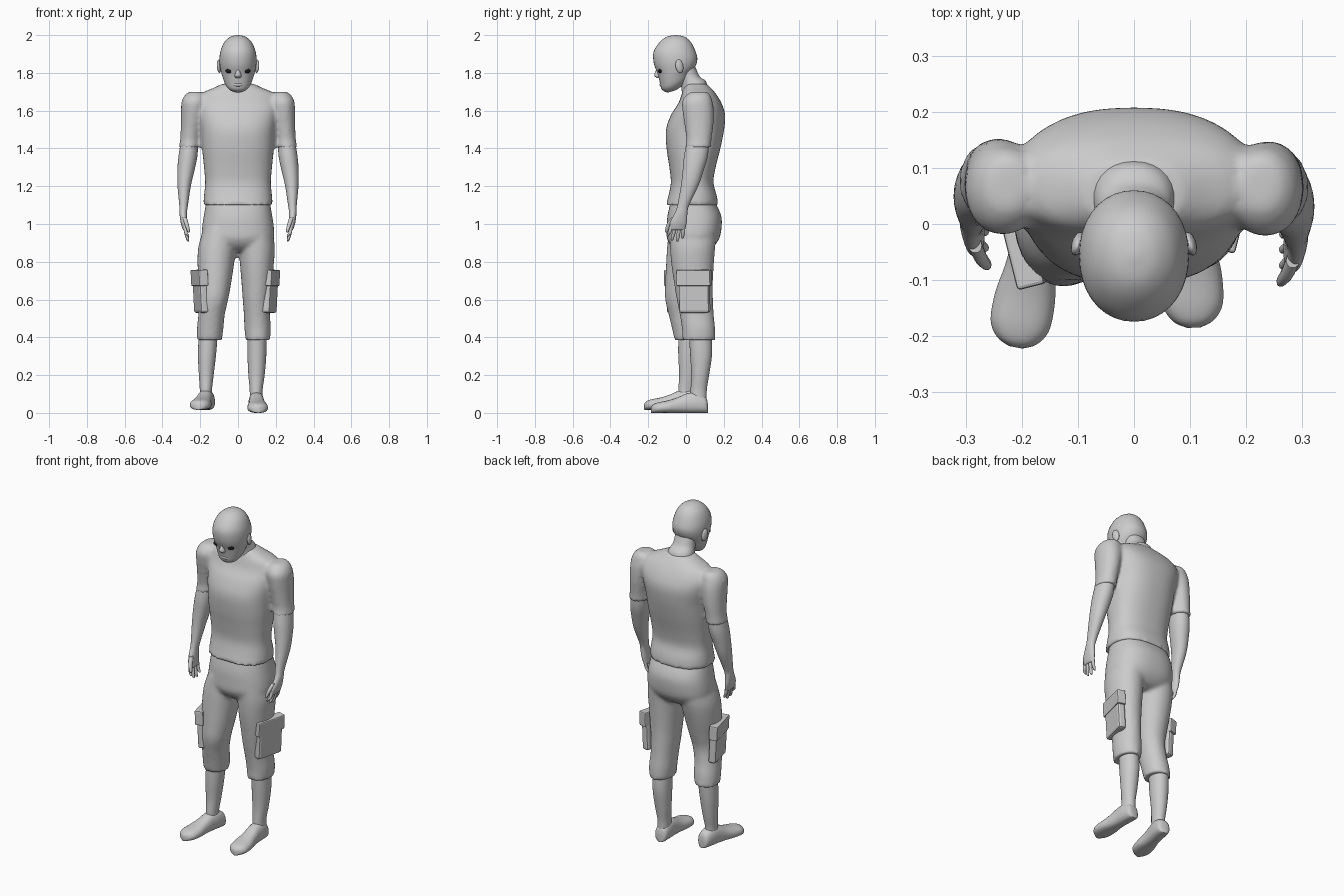
import bpy, bmesh, math
from mathutils import Matrix, Vector


def spline(rings, steps=4):
    """Catmull-Rom interpolation through ring tuples."""
    rings = [tuple(r) + (0,) * (6 - len(r)) for r in rings]
    out = []
    for i in range(len(rings) - 1):
        p0, p1, p2 = rings[max(i - 1, 0)], rings[i], rings[i + 1]
        p3 = rings[min(i + 2, len(rings) - 1)]
        for s in range(steps):
            t = s / steps
            out.append([0.5 * (2 * b + (c - a) * t + (2 * a - 5 * b + 4 * c - d) * t * t
                               + (3 * b - a - 3 * c + d) * t ** 3)
                        for a, b, c, d in zip(p0, p1, p2, p3)])
    return out + [list(rings[-1])]


def oval(rx, ry, n, power):
    pts = []
    for i in range(n):
        c, s = math.cos(2 * math.pi * i / n), math.sin(2 * math.pi * i / n)
        pts.append((rx * math.copysign(abs(c) ** (2 / power), c),
                    ry * math.copysign(abs(s) ** (2 / power), s)))
    return pts


def tube(rings, n=28, power=2.1):
    """Level rings (x, y, z, rx, ry, slope of z along y) to point loops."""
    return [[Vector((x + u, y + v, z + sl * v)) for u, v in oval(rx, ry, n, power)]
            for x, y, z, rx, ry, sl in spline(rings)]


def make(name, tubes, voxel=0):
    """Skin each loop list into a closed body; optionally fuse into one cloth shell."""
    bm = bmesh.new()
    for loops in tubes:
        vs = [[bm.verts.new(p) for p in lp] for lp in loops]
        n = len(vs[0])
        for a, b in zip(vs, vs[1:]):
            for i in range(n):
                bm.faces.new((a[i], a[(i + 1) % n], b[(i + 1) % n], b[i]))
        bm.faces.new(vs[0])
        bm.faces.new(vs[-1])
    bmesh.ops.recalc_face_normals(bm, faces=bm.faces)
    me = bpy.data.meshes.new(name)
    bm.to_mesh(me)
    bm.free()
    ob = bpy.data.objects.new(name, me)
    bpy.context.collection.objects.link(ob)
    if voxel:
        m = ob.modifiers.new("fuse", 'REMESH')
        m.mode, m.voxel_size, m.use_smooth_shade = 'VOXEL', voxel, True
        s = ob.modifiers.new("soften", 'SMOOTH')
        s.factor, s.iterations = 0.5, 4
    bpy.ops.object.select_all(action='DESELECT')
    ob.select_set(True)
    bpy.context.view_layer.objects.active = ob
    bpy.ops.object.shade_smooth_by_angle(angle=math.radians(50))
    return ob


def ball(name, loc, size):
    bpy.ops.mesh.primitive_uv_sphere_add(segments=20, ring_count=12, location=loc)
    ob = bpy.context.object
    ob.name, ob.scale = name, size
    bpy.ops.object.shade_smooth()
    return ob


def box(name, loc, size, rot, bevel=0.01):
    bpy.ops.mesh.primitive_cube_add(size=1, location=loc, rotation=rot)
    ob = bpy.context.object
    ob.name, ob.scale = name, size
    bpy.ops.object.transform_apply(location=False, rotation=False, scale=True)
    b = ob.modifiers.new("bevel", 'BEVEL')
    b.width, b.segments = bevel, 2


# head, neck and face
make("head", [tube([(0, -.055, 2.0, .008, .008), (0, -.055, 1.99, .042, .05),
                    (0, -.057, 1.96, .074, .085), (0, -.06, 1.91, .094, .112),
                    (0, -.055, 1.86, .098, .115, .1), (0, -.05, 1.815, .092, .10, .2),
                    (0, -.055, 1.78, .082, .085, .3), (0, -.06, 1.74, .067, .07, .35),
                    (0, -.07, 1.713, .045, .042, .3), (0, -.075, 1.702, .02, .02, .3)], 36)])
make("neck", [tube([(0, -.005, 1.83, .06, .055), (0, .015, 1.78, .062, .058),
                    (0, .04, 1.74, .072, .065, .25), (0, .05, 1.68, .09, .07, .3)])])
make("nose", [tube([(0, -.14, 1.83, .008, .012), (0, -.147, 1.805, .012, .017),
                    (0, -.148, 1.785, .018, .02), (0, -.14, 1.772, .012, .012)], 14)])
ball("lips", (0, -.128, 1.738), (.028, .012, .011))
black = bpy.data.materials.new("eye_black")
black.diffuse_color = (.01, .01, .01, 1)
for s in (-1, 1):
    ball("ear", (s * .1, -.035, 1.835), (.011, .021, .036)).rotation_euler = (.2, 0, s * .3)
    ball("eye", (s * .045, -.136, 1.81), (.022, .013, .012)).data.materials.append(black)


# arms: shared offset lets each arm swing slightly
def place(rings, side, dy):
    return [(side * r[0], r[1] + dy * (1.7 - r[2]) / .75) + tuple(r[2:]) for r in rings]


SLEEVE = [(.225, .07, 1.70, .03, .04), (.227, .066, 1.685, .052, .062), (.232, .06, 1.65, .066, .08),
          (.237, .065, 1.6, .065, .083), (.246, .07, 1.52, .057, .076),
          (.254, .07, 1.45, .052, .067), (.258, .066, 1.405, .055, .069)]
FOREARM = [(.255, .066, 1.45, .045, .058), (.265, .055, 1.36, .050, .063), (.276, .04, 1.28, .045, .055),
           (.285, .022, 1.2, .035, .046), (.288, -.01, 1.1, .023, .031), (.29, -.021, 1.06, .02, .033),
           (.286, -.035, 1.01, .018, .044), (.28, -.04, .975, .014, .041), (.279, -.042, .968, .008, .036)]
sleeves = []
for side, dy in ((1, -.005), (-1, .025)):
    sleeves.append(tube(place(SLEEVE, side, dy)))
    hand = [tube(place(FOREARM, side, dy))]
    for k, (y0, y1, tip) in enumerate(((-.072, -.092, .94), (-.05, -.068, .92),
                                       (-.028, -.04, .915), (-.008, -.013, .93))):
        finger = [(.281, y0, .99, .009, .011), (.276, (y0 + y1) / 2, .955, .009, .01),
                  (.266, y1, tip, .007, .008), (.262, y1, tip - .008, .003, .003)]
        hand.append(tube(place(finger, side, dy), 10))
    thumb = [(.283, -.06, 1.035, .012, .014), (.272, -.085, 1.0, .011, .013),
             (.262, -.097, .965, .008, .01), (.26, -.1, .955, .003, .004)]
    hand.append(tube(place(thumb, side, dy), 10))
    make("arm_and_hand", hand)


# body profiles given as (z, front y, back y, half width)
def body(profile, power=2.4):
    return tube([(0, (f + b) / 2, z, w, (b - f) / 2) for z, f, b, w in profile], 48, power)


SHIRT = [(1.742, .0, .11, .085), (1.72, -.012, .132, .13), (1.69, -.022, .158, .195),
         (1.64, -.04, .188, .22), (1.58, -.078, .207, .212), (1.5, -.106, .202, .197),
         (1.4, -.103, .182, .19), (1.3, -.088, .157, .18), (1.22, -.08, .145, .174),
         (1.15, -.093, .163, .18), (1.1, -.107, .17, .184)]
make("shirt", [body(SHIRT)] + sleeves, .011)

# trousers
HIPS = [(1.14, -.075, .14, .165), (1.05, -.097, .185, .18), (.98, -.102, .188, .19),
        (.92, -.1, .175, .188), (.875, -.07, .14, .14), (.855, -.03, .10, .08)]
LEG_R = [(-.095, .035, .98, .085, .125), (-.11, .022, .88, .1, .122), (-.118, .006, .78, .096, .112),
         (-.122, -.01, .68, .085, .1), (-.128, -.02, .6, .076, .09), (-.14, -.01, .52, .07, .082),
         (-.147, .005, .45, .07, .08), (-.152, .015, .385, .067, .076)]
LEG_L = [(.095, .04, .98, .085, .125), (.1, .035, .88, .095, .12), (.1, .035, .78, .089, .112),
         (.1, .04, .68, .081, .102), (.098, .047, .6, .073, .096), (.1, .057, .52, .069, .09),
         (.104, .066, .45, .07, .088), (.105, .068, .385, .065, .087)]
make("trousers", [body(HIPS), tube(LEG_R), tube(LEG_L)], .011)

# cargo pockets with flaps
for x, y, s in ((.17, .045, 1), (-.198, -.02, -1)):
    turn = (0, s * math.radians(3), -s * math.radians(14))
    box("cargo_pocket", (x, y, .635), (.045, .165, .21), turn, .012)
    box("pocket_flap", (x + s * .006, y - .002, .715), (.05, .185, .085), turn, .006)

# shins
make("shin_left", [tube([(.1, .075, .42, .05, .06), (.1, .08, .31, .05, .058), (.098, .075, .2, .043, .047),
                         (.096, .067, .12, .034, .043), (.096, .065, .05, .034, .045)])])
make("shin_right", [tube([(-.157, .02, .42, .05, .06), (-.164, .015, .31, .048, .056),
                          (-.168, .01, .2, .039, .046), (-.17, .0, .12, .032, .041),
                          (-.17, .005, .06, .032, .043)])])

# shoes: (distance from heel, half width, height)
SHOE = [(0, .018, .05), (.012, .036, .085), (.06, .042, .108), (.11, .042, .103), (.16, .046, .082),
        (.21, .054, .066), (.26, .053, .056), (.288, .036, .046), (.30, .012, .032)]
for name, heel, toe, z in (("shoe_left", (.094, .115), (.107, -.187), 0),
                           ("shoe_right", (-.155, .075), (-.21, -.215), .016)):
    turn = math.atan2(toe[0] - heel[0], heel[1] - toe[1])
    M = Matrix.Translation((heel[0], heel[1], z)) @ Matrix.Rotation(turn, 4, 'Z')
    loops = []
    for d, w, h, *_ in spline([(a, b, c, 0, 0, 0) for a, b, c in SHOE]):
        loops.append([M @ Vector((u * (1.0 - .25 * max(v, 0) / h), -d, h / 2 + v))
                      for u, v in oval(w, h / 2, 24, 2.6)])
    make(name, [loops])
